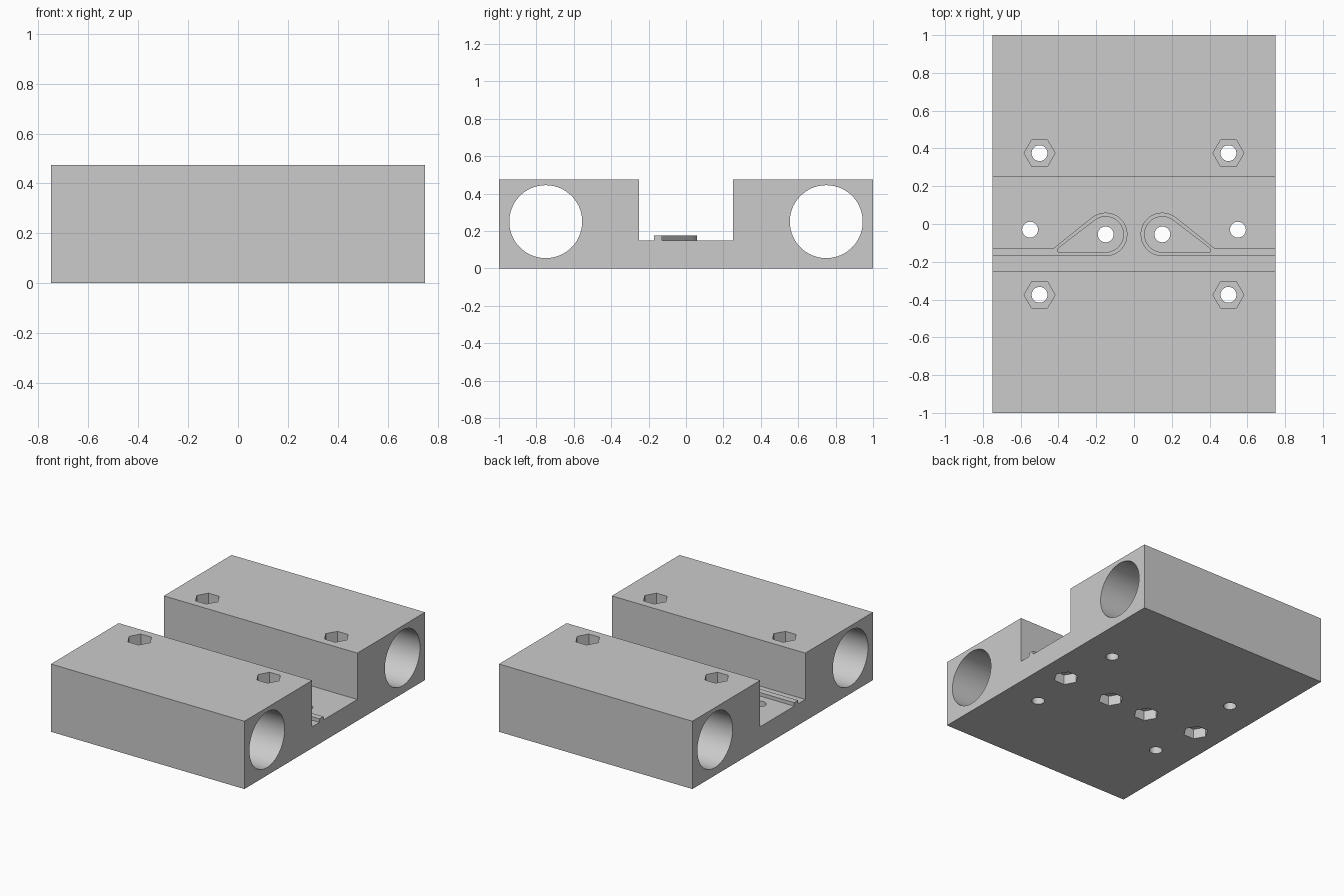
import bpy, bmesh
from math import sin, cos, pi, atan2, acos, hypot
from mathutils import Vector

cube = bpy.data.objects.get("Cube")
if cube:
    bpy.data.objects.remove(cube, do_unlink=True)

grey = bpy.data.materials.new("plain grey")
grey.use_nodes = True
COLOUR = (0.6, 0.6, 0.6, 1)
grey.diffuse_color = COLOUR
grey.node_tree.nodes["Principled BSDF"].inputs["Base Color"].default_value = COLOUR


def prism(name, points, start, end, along_x=False):
    """Extrude a flat outline along z, or along x for (y, z) outlines."""
    place = (lambda a, b: (start, a, b)) if along_x else (lambda a, b: (a, b, start))
    step = Vector((end - start, 0, 0)) if along_x else Vector((0, 0, end - start))
    bm = bmesh.new()
    base = bm.faces.new([bm.verts.new(place(a, b)) for a, b in points])
    top = bmesh.ops.extrude_face_region(bm, geom=[base], use_keep_orig=True)["geom"]
    moved = [v for v in top if isinstance(v, bmesh.types.BMVert)]
    bmesh.ops.translate(bm, vec=step, verts=moved)
    bmesh.ops.recalc_face_normals(bm, faces=bm.faces)
    mesh = bpy.data.meshes.new(name)
    bm.to_mesh(mesh)
    bm.free()
    mesh.materials.append(grey)
    obj = bpy.data.objects.new(name, mesh)
    bpy.context.collection.objects.link(obj)
    return obj


def arc(cx, cy, r, a0, a1, n):
    return [(cx + r * cos(a0 + (a1 - a0) * i / n), cy + r * sin(a0 + (a1 - a0) * i / n))
            for i in range(n + 1)]


def ring(cx, cy, r, n):
    return arc(cx, cy, r, 0, 2 * pi, n)[:-1]


def combine(target, tool, operation):
    """Apply a boolean and discard the tool object."""
    tool.hide_render = True
    mod = target.modifiers.new("cut", 'BOOLEAN')
    mod.operation, mod.solver, mod.object = operation, 'EXACT', tool
    bpy.context.view_layer.objects.active = target
    bpy.ops.object.modifier_apply(modifier=mod.name)
    bpy.data.objects.remove(tool, do_unlink=True)


W, H, FLOOR, RIDGE = 0.75, 0.475, 0.15, 0.175

# Body: two tall blocks joined by a low floor
body = prism("carriage_body", [(-1, 0), (1, 0), (1, H), (0.25, H), (0.25, FLOOR),
                               (-0.25, FLOOR), (-0.25, H), (-1, H)], -W, W, True)


# Belt ridges: a strip that splits around a teardrop loop, one per side
def loop(side, corner, r, tail):
    cx, cy = 0.15, -0.055
    dx, dy = corner[0] - cx, corner[1] - cy
    tangent = atan2(dy, dx) + acos(r / hypot(dx, dy))
    points = [corner] + arc(cx, cy, r, tangent, 1.5 * pi, 36) + tail
    return [(side * x, y) for x, y in points]


for side in (-1, 1):
    ridge = prism("belt_ridge", loop(side, (0.424, -0.127), 0.115,
                                     [(W, -0.17), (W, -0.127)]), FLOOR - 0.05, RIDGE)
    inner = prism("loop_cutter", loop(side, (0.403, -0.13), 0.094,
                                      [(0.403, -0.149)]), FLOOR, H)
    combine(ridge, inner, 'DIFFERENCE')
    combine(body, ridge, 'UNION')

# Bearing bores through both blocks
for y in (-0.75, 0.75):
    combine(body, prism("bore_cutter", ring(y, 0.25, 0.195, 72), -1, 1, True), 'DIFFERENCE')

# Screw holes with hexagonal nut pockets: on top of the blocks, below the floor
for side in (-1, 1):
    for x, y, low, high in ((0.5, 0.375, H - 0.1, H + 0.1), (0.5, -0.375, H - 0.1, H + 0.1),
                            (0.55, -0.03, -0.1, 0.07), (0.15, -0.055, -0.1, 0.07)):
        combine(body, prism("screw_cutter", ring(side * x, y, 0.042, 32), -0.2, 0.7), 'DIFFERENCE')
        combine(body, prism("nut_cutter", ring(side * x, y, 0.082, 6), low, high), 'DIFFERENCE')

# Smooth the round walls, keep the edges sharp
bpy.ops.object.select_all(action='DESELECT')
body.select_set(True)
bpy.context.view_layer.objects.active = body
bpy.ops.object.shade_smooth_by_angle(angle=pi / 6)
